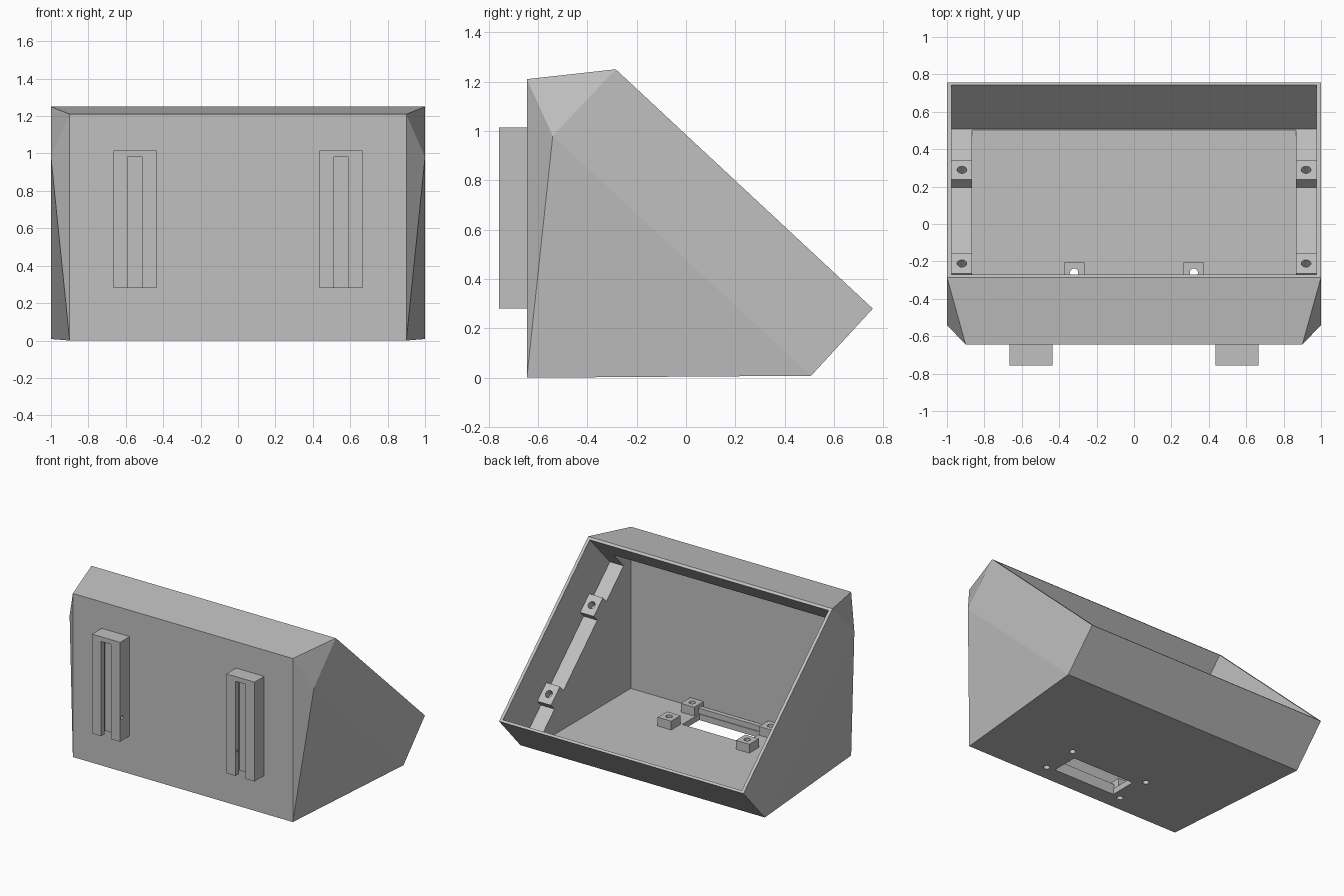
import bpy, bmesh
from mathutils import Matrix, Vector

if "Cube" in bpy.data.objects:
    bpy.data.objects.remove(bpy.data.objects["Cube"])

GREY = (0.527, 0.527, 0.527, 1)
mat = bpy.data.materials.new("plain_grey")
mat.use_nodes = True
mat.diffuse_color = GREY
mat.node_tree.nodes["Principled BSDF"].inputs["Base Color"].default_value = GREY

# Frame of the sloped opening: x across, s up the slope, d inward from the rim
LOW_EDGE = Vector((0, 0.757, 0.28))
TOP_EDGE = Vector((0, -0.285, 1.25))
UP = (TOP_EDGE - LOW_EDGE).normalized()
INTO = Vector((1, 0, 0)).cross(UP)
SLOPE = Matrix.Translation(LOW_EDGE) @ Matrix(((1, 0, 0), UP, INTO)).transposed().to_4x4()
LENGTH = (TOP_EDGE - LOW_EDGE).length


def finish(name, bm):
    bmesh.ops.recalc_face_normals(bm, faces=bm.faces[:])
    mesh = bpy.data.meshes.new(name)
    bm.to_mesh(mesh)
    bm.free()
    mesh.materials.append(mat)
    obj = bpy.data.objects.new(name, mesh)
    bpy.context.collection.objects.link(obj)
    return obj


def box(name, lo, hi, frame=Matrix()):
    lo, hi = Vector(lo), Vector(hi)
    bm = bmesh.new()
    bmesh.ops.create_cube(bm, size=1, matrix=frame @ Matrix.Translation((lo + hi) / 2)
                          @ Matrix.Diagonal((*(hi - lo), 1)))
    return finish(name, bm)


def rod(name, centre, radius, depth, frame=Matrix(), turn=Matrix()):
    bm = bmesh.new()
    bmesh.ops.create_cone(bm, cap_ends=True, segments=20, radius1=radius, radius2=radius,
                          depth=depth, matrix=frame @ Matrix.Translation(centre) @ turn)
    return finish(name, bm)


def prism(name, profile, half):
    bm = bmesh.new()
    face = bm.faces.new([bm.verts.new((-half, y, z)) for y, z in profile])
    out = bmesh.ops.extrude_face_region(bm, geom=[face])["geom"]
    moved = [v for v in out if isinstance(v, bmesh.types.BMVert)]
    bmesh.ops.translate(bm, verts=moved, vec=(2 * half, 0, 0))
    return finish(name, bm)


def cut(target, *cutters):
    bpy.context.view_layer.objects.active = target
    for cutter in cutters:
        cutter.hide_render = True
        mod = target.modifiers.new("cut", "BOOLEAN")
        mod.operation = "DIFFERENCE"
        mod.solver = "EXACT"
        mod.object = cutter
        bpy.ops.object.modifier_apply(modifier=mod.name)
        bpy.data.objects.remove(cutter)


def slope_yz(s, d):
    return (SLOPE @ Vector((0, s, d))).yz


# Case: wedge with tapered front corners
corners = [(0.9, -0.645, 0), (0.9, -0.645, 1.21), (1, -0.54, 0.98),
           (1, *TOP_EDGE.yz), (1, *LOW_EDGE.yz), (1, 0.507, 0.008)]
bm = bmesh.new()
for x, y, z in corners:
    for side in (-1, 1):
        bm.verts.new((side * x, y, z))
bmesh.ops.convex_hull(bm, input=bm.verts[:])
bmesh.ops.dissolve_limit(bm, angle_limit=0.005, verts=bm.verts[:], edges=bm.edges[:])
case = finish("case", bm)

# Hollow: wide panel recess, then a narrower cavity that leaves side ledges
FLOOR = 0.045
LEDGE = 0.345
recess = box("recess", (-0.977, 0.018, -0.1), (0.977, LENGTH - 0.02, LEDGE), SLOPE)
cavity = prism("cavity", [(-0.59, FLOOR), (0.507, FLOOR), slope_yz(0.022, 0.15),
                          slope_yz(LENGTH - 0.025, 0.17), (-0.59, 1.09)], 0.865)
cut(case, recess, cavity)

# Opening through the floor
cut(case, box("floor_opening", (-0.255, -0.52, -0.1), (0.255, -0.32, 0.2)))

# Floor posts with through holes
POSTS = [(x, y) for x in (-0.32, 0.32) for y in (-0.53, -0.26)]
for i, (x, y) in enumerate(POSTS):
    cut(case, rod("hole", (x, y, 0), 0.022, 0.4))
    post = box(f"floor_post_{i + 1}", (x - 0.055, y - 0.055, FLOOR - 0.002),
               (x + 0.055, y + 0.055, 0.11))
    cut(post, rod("hole", (x, y, 0), 0.022, 0.5))
box("floor_bar", (-0.27, -0.56, FLOOR - 0.002), (0.27, -0.525, 0.085))

# Screw bosses on the side ledges
for side, word in ((-1, "right"), (1, "left")):
    for s, level in ((0.373, "lower"), (1.057, "upper")):
        x0, x1 = sorted((side * 0.865, side * 0.979))
        boss = box(f"{word}_{level}_boss", (x0, s - 0.072, 0.285),
                   (x1, s + 0.072, LEDGE + 0.002), SLOPE)
        cut(boss, rod("hole", (side * 0.92, s, 0.285), 0.026, 0.11, SLOPE))

# Hanging brackets on the front, with a slot open at the bottom
for side, word in ((-1, "right"), (1, "left")):
    x = side * 0.55
    bracket = box(f"{word}_bracket", (x - 0.115, -0.757, 0.28), (x + 0.115, -0.643, 1.015))
    cut(bracket,
        box("slot", (x - 0.04, -0.8, 0.2), (x + 0.04, -0.67, 0.98)),
        box("wide_slot", (x - 0.068, -0.715, 0.2), (x + 0.068, -0.67, 0.98)),
        rod("hole", (x - side * 0.1, -0.735, 0.45), 0.014, 0.12,
            turn=Matrix.Rotation(1.5708, 4, "Y")))
